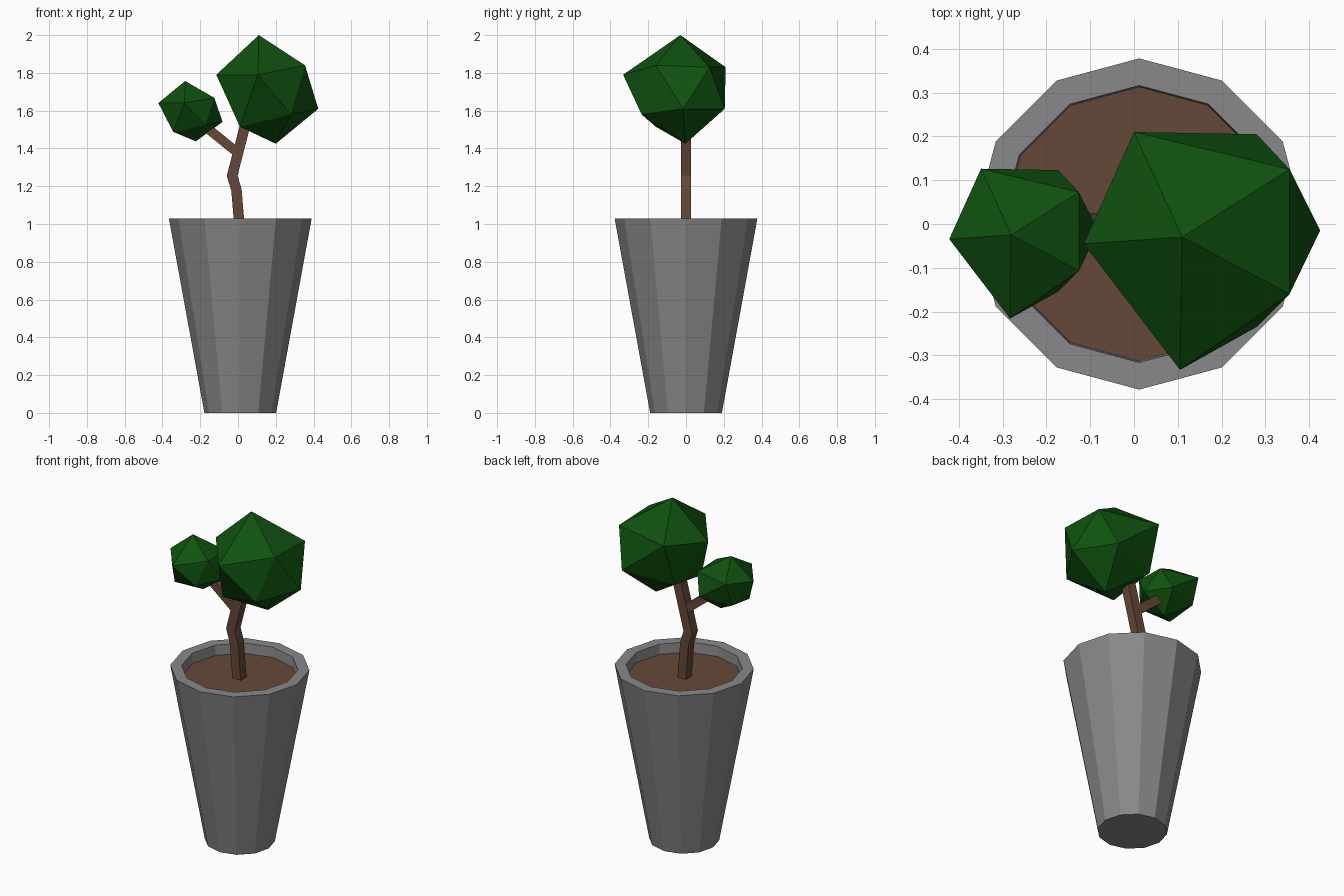
import bpy, bmesh, math
from mathutils import Vector

if "Cube" in bpy.data.objects:
    bpy.data.objects.remove(bpy.data.objects["Cube"])


def material(name, rgb):
    m = bpy.data.materials.new(name)
    m.diffuse_color = (*rgb, 1)
    m.use_nodes = True
    m.node_tree.nodes["Principled BSDF"].inputs["Base Color"].default_value = m.diffuse_color
    return m


GREY = material("pot grey", (0.25, 0.25, 0.25))
SOIL = material("bark and soil brown", (0.13, 0.066, 0.04))
GREEN = material("leaf green", (0.005, 0.085, 0.005))


def finish(bm, name, mat):
    bmesh.ops.recalc_face_normals(bm, faces=bm.faces)
    me = bpy.data.meshes.new(name)
    bm.to_mesh(me)
    bm.free()
    me.materials.append(mat)
    ob = bpy.data.objects.new(name, me)
    bpy.context.collection.objects.link(ob)
    return ob


def lathe(name, profile, mat, sides=12, cx=0.012):
    """Faceted revolve of (radius, z) points, both ends capped."""
    bm = bmesh.new()
    rings = [[bm.verts.new((cx + r * math.cos(2 * math.pi * i / sides),
                            r * math.sin(2 * math.pi * i / sides), z))
              for i in range(sides)] for r, z in profile]
    for a, b in zip(rings, rings[1:]):
        for i in range(sides):
            j = (i + 1) % sides
            bm.faces.new((a[i], a[j], b[j], b[i]))
    bm.faces.new(rings[0])
    bm.faces.new(rings[-1])
    return finish(bm, name, mat)


def square_limb(name, path, width, mat):
    """Square section swept along an (x, z) path with mitred bends."""
    bm = bmesh.new()
    pts = [Vector(p) for p in path]
    h = width / 2
    rings = []
    for i, p in enumerate(pts):
        d0 = (p - pts[i - 1]).normalized() if i else (pts[1] - p).normalized()
        d1 = (pts[i + 1] - p).normalized() if i < len(pts) - 1 else d0
        t = (d0 + d1).normalized()
        n = Vector((t.y, -t.x)) * (h / t.dot(d0))
        rings.append([bm.verts.new((p.x + s * n.x, y, p.y + s * n.y))
                      for s, y in ((-1, -h), (1, -h), (1, h), (-1, h))])
    for a, b in zip(rings, rings[1:]):
        for i in range(4):
            j = (i + 1) % 4
            bm.faces.new((a[i], a[j], b[j], b[i]))
    bm.faces.new(rings[0])
    bm.faces.new(rings[-1])
    return finish(bm, name, mat)


# Irregular 20-faced leaf clump, offsets measured from its top point
CLUMP = [(0, 0, 0),
         (-.11, .24, -.17), (-.225, -.015, -.21), (-.005, -.303, -.21),
         (.245, -.13, -.16), (.245, .155, -.17),
         (.315, .015, -.39), (.17, .235, -.39), (-.12, .15, -.43),
         (-.10, -.13, -.485), (.17, -.205, -.42), (.09, .027, -.575)]


def leaf_clump(name, top, scale):
    bm = bmesh.new()
    for p in CLUMP:
        bm.verts.new([t + c * s for t, c, s in zip(top, p, scale)])
    bmesh.ops.convex_hull(bm, input=bm.verts)
    return finish(bm, name, GREEN)


# Tapered pot with a thick rim, and the soil inside
lathe("pot", [(0.19, 0), (0.378, 1.03), (0.316, 1.03), (0.312, 0.955)], GREY)
lathe("soil", [(0.30, 0.955), (0.314, 0.97)], SOIL)

# Bent trunk and side branch
square_limb("trunk", [(0.01, 0.96), (-0.008, 1.18), (-0.031, 1.255), (0.05, 1.57)],
            0.055, SOIL)
square_limb("branch", [(-0.005, 1.38), (-0.185, 1.525)], 0.05, SOIL)

# Foliage
leaf_clump("large_foliage", (0.11, -0.03, 2.0), (1, 1, 1))
leaf_clump("small_foliage", (-0.28, -0.025, 1.757), (0.63, 0.63, 0.555))
